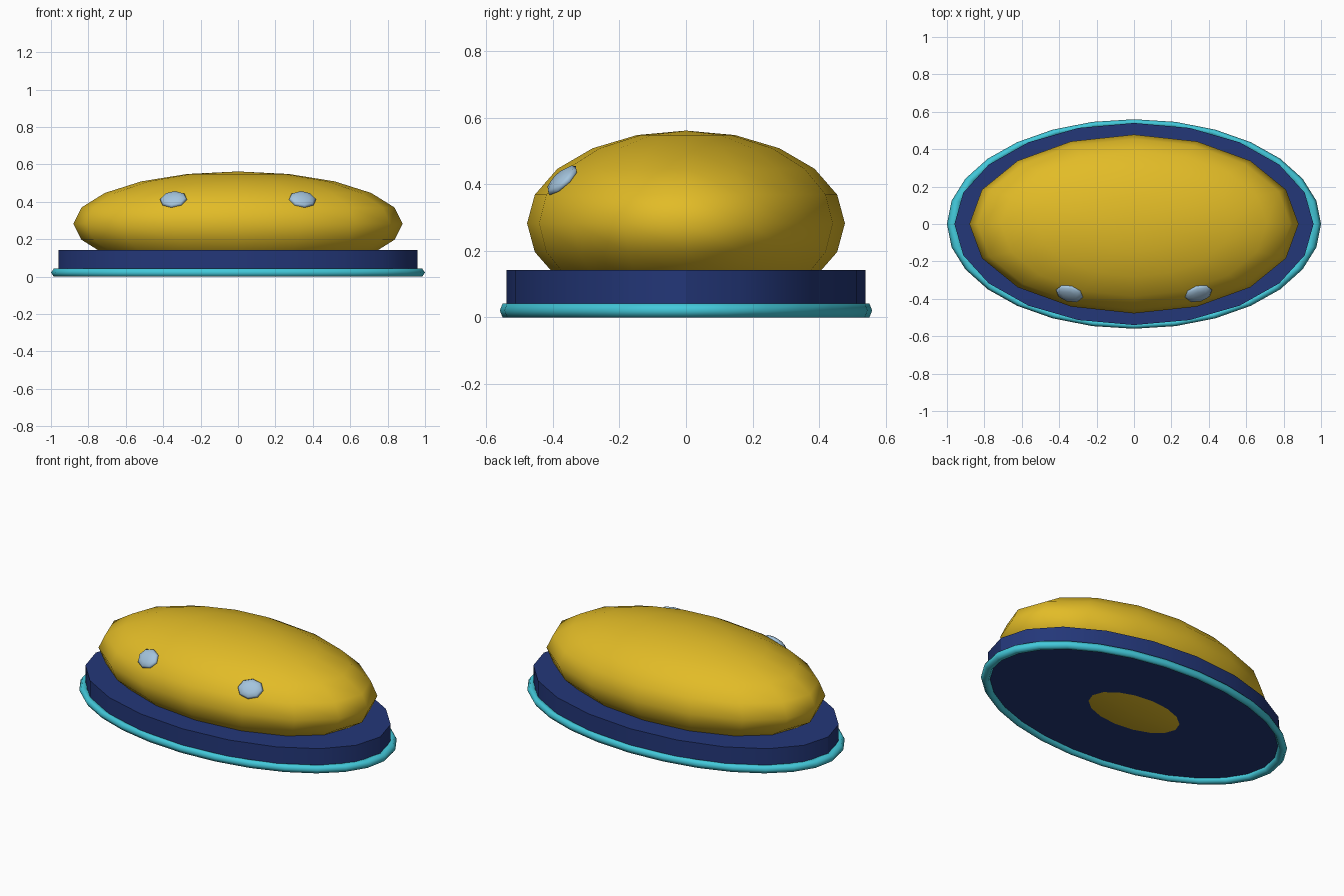
import bpy
import bmesh
import math
from mathutils import Matrix, Vector

cube = bpy.data.objects.get("Cube")
if cube:
    bpy.data.objects.remove(cube, do_unlink=True)


def material(name, colour):
    mat = bpy.data.materials.new(name)
    mat.use_nodes = True
    mat.diffuse_color = (*colour, 1)
    mat.node_tree.nodes["Principled BSDF"].inputs["Base Color"].default_value = (*colour, 1)
    return mat


yellow = material("golden yellow", (0.76, 0.50, 0.02))
navy = material("navy blue", (0.017, 0.038, 0.19))
cyan = material("bright cyan", (0.055, 0.58, 0.70))
pale = material("pale blue", (0.37, 0.55, 0.72))


def finish(name, mat, angle):
    """Name, colour and smooth the active object, with its transform applied."""
    obj = bpy.context.object
    obj.name = name
    obj.data.name = name
    obj.data.materials.append(mat)
    bpy.ops.object.transform_apply(location=False, rotation=False, scale=True)
    bpy.ops.object.shade_smooth_by_angle(angle=math.radians(angle))
    return obj


# Domed body, a flattened ellipsoid whose underside pokes through the base
CENTRE = Vector((0, 0, 0.283))
RADII = Vector((0.88, 0.478, 0.279))
bpy.ops.mesh.primitive_uv_sphere_add(segments=16, ring_count=10, radius=1, location=CENTRE)
bpy.context.object.scale = RADII
finish("dome", yellow, 80)

# Oval base slab
bpy.ops.mesh.primitive_cylinder_add(vertices=20, radius=1, depth=0.12, location=(0, 0, 0.082))
bpy.context.object.scale = (0.96, 0.54, 1)
finish("base", navy, 30)

# Thin rim around the foot of the base
bpy.ops.mesh.primitive_torus_add(major_segments=28, minor_segments=6, major_radius=0.97,
                                 minor_radius=0.03, location=(0, 0, 0.021))
bpy.context.object.scale = (1, 0.56, 0.81)
finish("rim", cyan, 80)

# Pair of flat oval studs lying against the front of the dome
for side, label in ((1, "left"), (-1, "right")):
    spot = Vector((side * 0.345, -0.372, 0.412))
    offset = spot - CENTRE
    normal = Vector([d / r ** 2 for d, r in zip(offset, RADII)]).normalized()
    across = Vector((0, 0, 1)).cross(normal).normalized()
    up = normal.cross(across)
    bpy.ops.mesh.primitive_uv_sphere_add(segments=8, ring_count=6, radius=1)
    stud = bpy.context.object
    stud.scale = (0.075, 0.06, 0.022)
    finish(label + "_stud", pale, 80)
    stud.matrix_world = Matrix.Translation(spot) @ Matrix((across, up, normal)).transposed().to_4x4()
